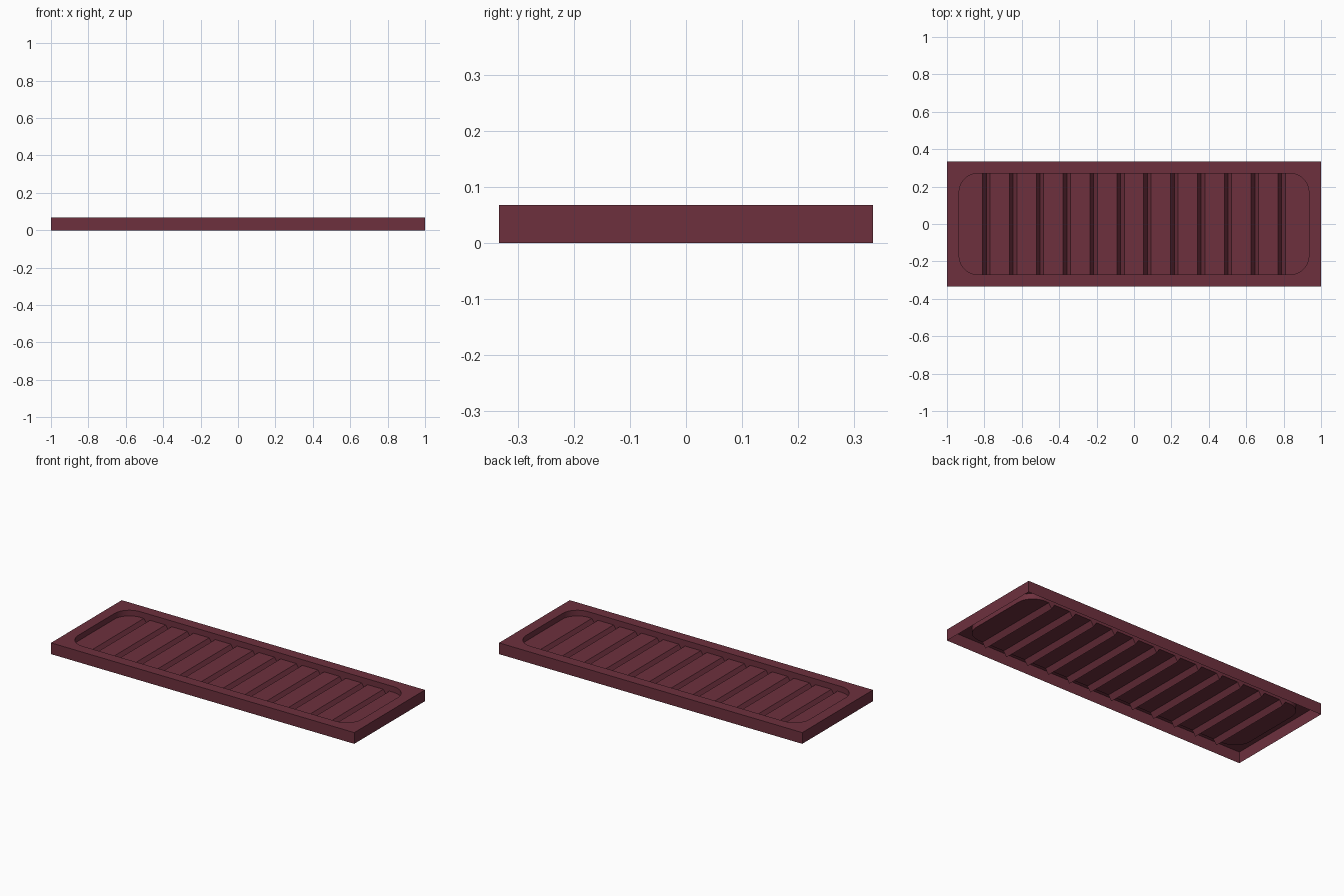
import bpy, bmesh, math

if "Cube" in bpy.data.objects:
    bpy.data.objects.remove(bpy.data.objects["Cube"])

HX, HY, H = 1.0, 0.333, 0.067       # outer half sizes and height
OX, OY, R = 0.935, 0.27, 0.10       # rounded opening
FLOOR, DIP = 0.033, 0.002           # panel level and groove bottom
N, PITCH, GW = 12, 0.1436, 0.02     # grooves

mat = bpy.data.materials.new("maroon")
mat.diffuse_color = (0.155, 0.03, 0.048, 1)
mat.use_nodes = True
mat.node_tree.nodes["Principled BSDF"].inputs["Base Color"].default_value = mat.diffuse_color


def make(name, faces):
    """Object from a list of polygons given as point lists."""
    bm = bmesh.new()
    for f in faces:
        bm.faces.new([bm.verts.new(p) for p in f])
    bmesh.ops.remove_doubles(bm, verts=bm.verts, dist=1e-5)
    me = bpy.data.meshes.new(name)
    bm.to_mesh(me)
    bm.free()
    ob = bpy.data.objects.new(name, me)
    bpy.context.collection.objects.link(ob)
    me.materials.append(mat)
    bpy.context.view_layer.objects.active = ob
    ob.select_set(True)
    bpy.ops.object.shade_smooth_by_angle(angle=math.radians(30))
    ob.select_set(False)


def at(p, z):
    return (p[0], p[1], z)


# Corner arcs of the opening, counter-clockwise from +x +y
signs = [(1, 1), (-1, 1), (-1, -1), (1, -1)]
arcs = []
for i, (sx, sy) in enumerate(signs):
    angles = [math.radians(90 * i + 90 * k / 10) for k in range(11)]
    arcs.append([(sx * (OX - R) + R * math.cos(a),
                  sy * (OY - R) + R * math.sin(a)) for a in angles])
outer = [(sx * HX, sy * HY) for sx, sy in signs]

# Frame: open-bottomed shell with top rim, outer skirt and opening wall
frame = []
for i in range(4):
    j = (i + 1) % 4
    for a, b in zip(arcs[i], arcs[i][1:]):
        frame.append([at(outer[i], H), at(b, H), at(a, H)])
    frame.append([at(outer[i], H), at(outer[j], H),
                  at(arcs[j][0], H), at(arcs[i][-1], H)])
    frame.append([at(outer[i], 0), at(outer[j], 0),
                  at(outer[j], H), at(outer[i], H)])
loop = [p for arc in arcs for p in arc]
for a, b in zip(loop, loop[1:] + loop[:1]):
    frame.append([at(b, FLOOR), at(a, FLOOR), at(a, H), at(b, H)])
make("frame", frame)

# Recessed panel: flat slats separated by V grooves with closed ends
panel = []
centres = [(i - (N - 1) / 2) * PITCH for i in range(N)]
profile = []
for c in centres:
    profile += [(c - GW, FLOOR), (c, DIP), (c + GW, FLOOR)]
    for s in (1, -1):
        tri = [(c - GW, s * OY, FLOOR), (c, s * OY, DIP), (c + GW, s * OY, FLOOR)]
        panel.append(tri[::s])
for (xa, za), (xb, zb) in zip(profile, profile[1:]):
    panel.append([(xa, -OY, za), (xb, -OY, zb), (xb, OY, zb), (xa, OY, za)])

# Rounded end pieces of the panel
xe = profile[-1][0]
right = [(xe, -OY)] + arcs[3] + arcs[0] + [(xe, OY)]
left = [(-xe, OY)] + arcs[1] + arcs[2] + [(-xe, -OY)]
panel += [[at(p, FLOOR) for p in end] for end in (right, left)]
make("slatted_panel", panel)
